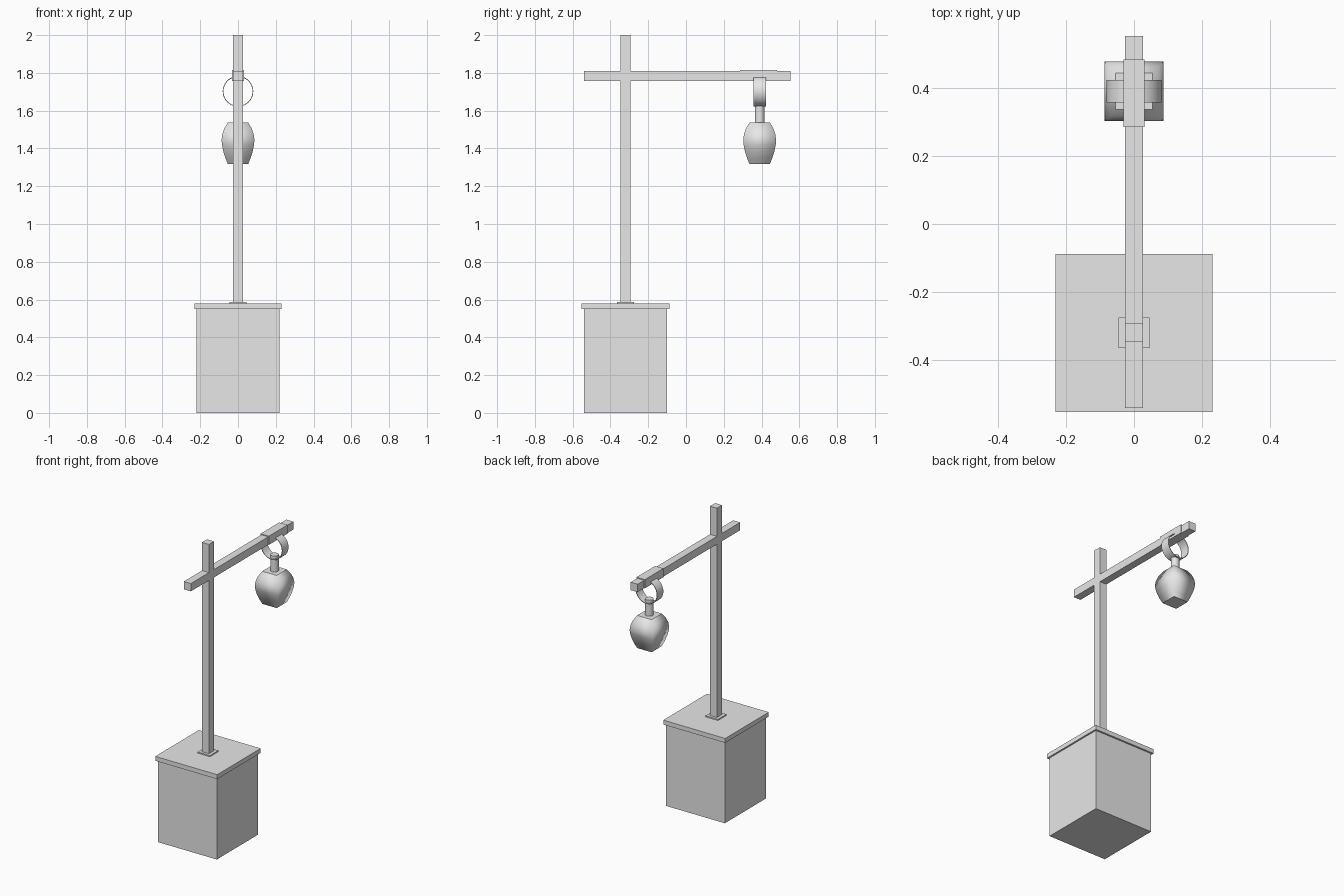
import bpy, bmesh, math

old = bpy.data.objects.get("Cube")
if old:
    bpy.data.objects.remove(old, do_unlink=True)

# Single plain grey material
grey = bpy.data.materials.new("plain_grey")
grey.use_nodes = True
COLOUR = (0.8, 0.8, 0.8, 1)
grey.diffuse_color = COLOUR
grey.node_tree.nodes["Principled BSDF"].inputs["Base Color"].default_value = COLOUR

POST_Y = -0.32
LAMP_Y = 0.39


def finish(name, bm):
    bmesh.ops.recalc_face_normals(bm, faces=bm.faces)
    mesh = bpy.data.meshes.new(name)
    bm.to_mesh(mesh)
    bm.free()
    mesh.materials.append(grey)
    obj = bpy.data.objects.new(name, mesh)
    bpy.context.collection.objects.link(obj)
    return obj


def box(name, half_x, y0, y1, z0, z1):
    bm = bmesh.new()
    bmesh.ops.create_cube(bm, size=1)
    for v in bm.verts:
        v.co = (v.co.x * 2 * half_x,
                (y0 + y1) / 2 + v.co.y * (y1 - y0),
                (z0 + z1) / 2 + v.co.z * (z1 - z0))
    return finish(name, bm)


def lathe(name, profile, sides, turn=0.0):
    """Stack of regular polygons with flat caps and smooth sides."""
    bm = bmesh.new()
    rings = []
    for r, z in profile:
        angles = [turn + math.tau * i / sides for i in range(sides)]
        rings.append([bm.verts.new((r * math.cos(a), LAMP_Y + r * math.sin(a), z))
                      for a in angles])
    for low, high in zip(rings, rings[1:]):
        for i in range(sides):
            j = (i + 1) % sides
            bm.faces.new((low[i], low[j], high[j], high[i])).smooth = True
    for ring in (rings[0], rings[-1]):
        cap = bm.faces.new(ring)
        for e in cap.edges:
            e.smooth = False
    return finish(name, bm)


# Pedestal and post
box("pedestal_box", 0.22, POST_Y - 0.22, POST_Y + 0.22, 0, 0.55)
box("pedestal_lid", 0.231, POST_Y - 0.232, POST_Y + 0.232, 0.55, 0.58)
box("post_foot_plate", 0.046, POST_Y - 0.045, POST_Y + 0.045, 0.58, 0.588)
box("post", 0.026, POST_Y - 0.027, POST_Y + 0.027, 0.58, 2.0)

# Cross beam with its sleeve
box("cross_beam", 0.026, -0.54, 0.553, 1.757, 1.81)
box("beam_sleeve", 0.031, 0.285, 0.483, 1.757, 1.816)

# Thin hanging ring, its axis along y
bm = bmesh.new()
SEGMENTS = 48
loops = []
for r, y in ((0.081, -0.033), (0.081, 0.033), (0.077, 0.033), (0.077, -0.033)):
    loops.append([bm.verts.new((r * math.cos(math.tau * i / SEGMENTS), LAMP_Y + y,
                                1.702 + r * math.sin(math.tau * i / SEGMENTS)))
                  for i in range(SEGMENTS)])
for k in range(4):
    a, b = loops[k], loops[(k + 1) % 4]
    for i in range(SEGMENTS):
        j = (i + 1) % SEGMENTS
        bm.faces.new((a[i], a[j], b[j], b[i])).smooth = k % 2 == 0
for e in bm.edges:
    if len({f.smooth for f in e.link_faces}) == 2:
        e.smooth = False
finish("hanging_ring", bm)

# Lantern neck and square bulging body
lathe("lantern_neck", [(0.026, 1.53), (0.026, 1.645)], 16)
half_widths = [(0.054, 1.317), (0.067, 1.35), (0.078, 1.385), (0.085, 1.42), (0.087, 1.445),
               (0.083, 1.475), (0.073, 1.505), (0.054, 1.537)]
lathe("lantern_body", [(h * math.sqrt(2), z) for h, z in half_widths], 4, math.pi / 4)
